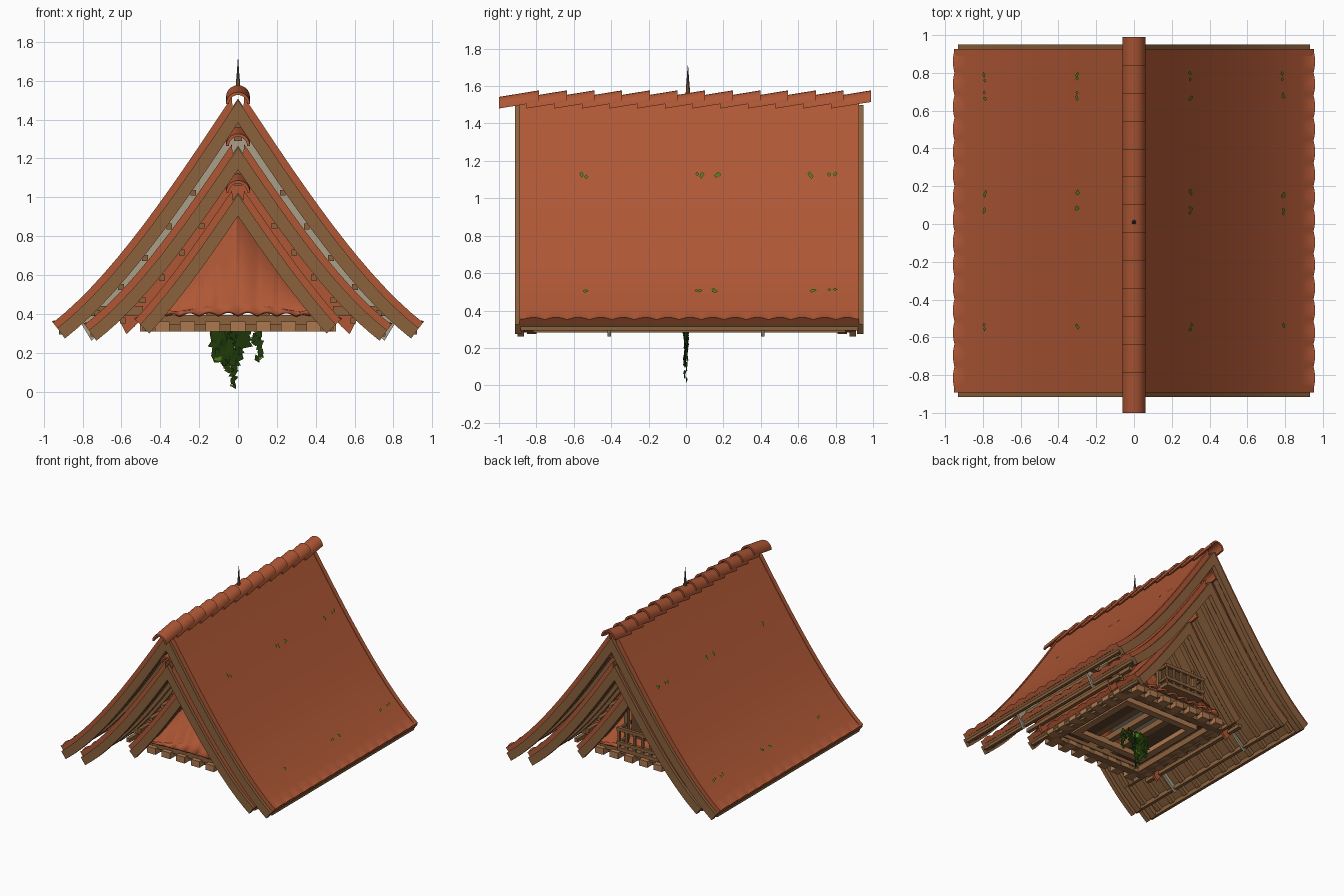
import bpy, bmesh, math, random
from mathutils import Vector, Matrix

if "Cube" in bpy.data.objects:
    bpy.data.objects.remove(bpy.data.objects["Cube"])
random.seed(4)


def material(name, r, g, b):
    m = bpy.data.materials.new(name)
    m.use_nodes = True
    m.diffuse_color = (r, g, b, 1)
    m.node_tree.nodes["Principled BSDF"].inputs["Base Color"].default_value = (r, g, b, 1)
    return m


TILE = material("clay tile", .43, .096, .036)
WOOD = material("brown wood", .26, .12, .046)
LIGHT = material("light wood", .42, .19, .08)
DARK = material("dark wood", .12, .06, .026)
PLASTER = material("grey plaster", .40, .35, .25)
LEAF = material("dark leaf", .014, .043, .003)
MOSS = material("moss green", .09, .2, .015)
IRON = material("grey iron", .09, .1, .1)


def finish(name, bm, mat, smooth=False):
    bmesh.ops.recalc_face_normals(bm, faces=bm.faces)
    me = bpy.data.meshes.new(name)
    bm.to_mesh(me)
    bm.free()
    me.materials.append(mat)
    ob = bpy.data.objects.new(name, me)
    bpy.context.collection.objects.link(ob)
    if smooth:
        bpy.ops.object.select_all(action='DESELECT')
        ob.select_set(True)
        bpy.context.view_layer.objects.active = ob
        bpy.ops.object.shade_smooth_by_angle(angle=math.radians(30))
    return ob


def boxes(name, items, mat):
    """One object made of boxes given as (centre, size) pairs."""
    bm = bmesh.new()
    for c, s in items:
        bmesh.ops.create_cube(bm, size=1, matrix=Matrix.Translation(c) @ Matrix.Diagonal((*s, 1)))
    return finish(name, bm, mat)


def skin(bm, rings):
    """Closed rings joined into a capped solid."""
    rings = [[bm.verts.new(p) for p in r] for r in rings]
    n = len(rings[0])
    for a, b in zip(rings, rings[1:]):
        for i in range(n):
            bm.faces.new((a[i], a[(i + 1) % n], b[(i + 1) % n], b[i]))
    for r in (rings[0], rings[-1]):
        for i in range(n // 2 - 1):
            bm.faces.new((r[i], r[i + 1], r[n - 2 - i], r[n - 1 - i]))


class Roof:
    """Gable slope, straight at the apex and flaring out at the eave."""
    def __init__(self, apex, width, eave, flare):
        self.apex, self.width, self.flare = apex, width, flare
        self.steep = (apex - eave) / width + flare * width ** 2

    def height(self, x, drop=0):
        slope = 3 * self.flare * x * x - self.steep
        return self.apex - self.steep * x + self.flare * x ** 3 - drop * math.hypot(1, slope)

    def point(self, x, drop):
        slope = self.steep - 3 * self.flare * self.width ** 2
        shift = drop * slope / math.hypot(1, slope) * x / self.width
        return x - shift, self.height(x - shift, drop)

    def slab(self, name, y0, y1, top, bottom, mat, x0=0, x1=None, waves=0, rows=14):
        """Layer between two depths below the roof line; waves scallop its eave."""
        bm = bmesh.new()
        x1 = x1 or self.width
        xs = [x0 + (x1 - x0) * i / rows for i in range(rows)] + [x1 - .02, x1]
        cols = waves * 8 or 1
        for side in (1, -1):
            rings = []
            for j in range(cols + 1):
                bump = .014 * abs(math.sin(math.pi * j / 8)) if waves else 0
                pts = [self.point(x, top - bump * (x == x1)) for x in xs]
                pts += [self.point(x, bottom) for x in reversed(xs)]
                y = y0 + (y1 - y0) * j / cols
                rings.append([(side * x, y, z) for x, z in pts])
            skin(bm, rings)
        return finish(name, bm, mat, True)


def ridge(name, y0, y1, count, z):
    """Overlapping tilted half-round tiles."""
    bm = bmesh.new()
    step, length = (y1 - y0 - .215) / (count - 1), .215
    arc = [math.pi * i / 10 for i in range(11)]
    for k in range(count):
        rings = []
        for t in (0, 1):
            y = y0 + k * step + t * length
            ring = [(r * math.cos(a), y, z + .035 * t + r * math.sin(a))
                    for r, seq in ((.062, arc), (.047, arc[::-1])) for a in seq]
            rings.append(ring)
        skin(bm, rings)
    finish(name, bm, TILE, True)


# Three nested roofs; then ends, tile counts, ridge sink and ridge overhang
outer = Roof(1.565, .953, .355, .27)
middle = Roof(1.32, .79, .345, .38)
inner = Roof(1.08, .53, .37, .45)
layout = (("outer", outer, -.915, .95, 15, 13, .085, .085, .04),
          ("middle", middle, -.9, .91, 15, 13, .055, 0, 0),
          ("inner", inner, -.66, .66, 11, 9, .055, .03, .03))
for label, roof, y0, y1, waves, caps, sink, over0, over1 in layout:
    roof.slab(label + "_tiles", y0 + .04, y1 - .03, .004, .03, TILE, x0=.03, waves=waves)
    roof.slab(label + "_deck", y0 + .03, y1 - .03, .031, .05, WOOD)
    for end, y, d in (("front", y0, 1), ("back", y1, -1)):
        roof.slab(label + "_barge_board_" + end, y, y + d * .035, .036, .1, WOOD)
        roof.slab(label + "_inner_board_" + end, y + d * .05, y + d * .1, .05, .085, WOOD)
        roof.slab(label + "_verge_tiles_" + end, y + d * .024, y + d * .06, 0, .037, TILE, x0=.03)
    # Rafters under the slope
    count = round((y1 - y0) / .15)
    for i in range(1, count):
        y = y0 + (y1 - y0) * i / count
        roof.slab(label + "_rafter", y - .02, y + .02, .05, .08, WOOD, x1=roof.width - .02)
    ridge(label + "_ridge_tiles", y0 - over0, y1 + over1, caps, roof.apex - sink)
    # Fascia along the eaves
    ex, ez = roof.point(roof.width, .055)
    mid = (y0 + y1) / 2
    boxes(label + "_fascia", [((s * (ex - .01), mid, ez), (.025, y1 - y0 - .06, .035)) for s in (1, -1)], WOOD)

# Recessed infill between the nested roofs, with purlins and tie beams
for d in (1, -1):
    outer.slab("plaster_infill", d * .42, d * .4, .06, .19, PLASTER, x1=.86)
    middle.slab("tile_infill", d * .42, d * .4, .06, .17, TILE, x1=.66)
purlins = []
for roof, drop in ((outer, .11), (middle, .11)):
    for i in range(1, 6):
        x, z = roof.point(roof.width * (.12 + .14 * i), drop)
        purlins += [((s * x, 0, z), (.03, 1.1, .03)) for s in (1, -1)]
boxes("purlins", purlins, WOOD)
boxes("tie_beams", [((s * .66, y, .415), (.34, .04, .05)) for s in (1, -1) for y in (-.44, .44)], WOOD)
boxes("king_posts", [((0, y, z), (.04, .04, .14)) for y in (-.44, .44) for z in (1.36, 1.13)], WOOD)

# Hipped tile faces below the inner gables
for d, label in ((-1, "front"), (1, "back")):
    bm = bmesh.new()
    n, low = 64, .395
    cols = []
    for i in range(n + 1):
        x = -.4 + .8 * i / n
        bump = .022 * abs(math.sin(math.pi * i / 8))
        top = max(.41, inner.height(abs(x), .06))
        cols.append([bm.verts.new((x, d * (.53 - .55 * (z - low) + b), z + b))
                     for z, b in ((low, bump), (low + .12 * (top - low), 0), (top, 0))])
    for a, b in zip(cols, cols[1:]):
        for k in (0, 1):
            bm.faces.new((a[k], b[k], b[k + 1], a[k + 1]))
    hip = finish("hip_tiles_" + label, bm, TILE, True)
    solid = hip.modifiers.new("thickness", 'SOLIDIFY')
    solid.thickness = .015

# Square timber platform with an opening
frame, inset = [], []
for s in (1, -1):
    frame += [((0, s * .46, .37), (1, .1, .05)), ((s * .45, 0, .37), (.1, 1, .05))]
    inset += [((0, s * .3, .36), (.7, .06, .05)), ((s * .32, 0, .36), (.06, .66, .05))]
boxes("platform_frame", frame, WOOD)
boxes("platform_inset", inset, LIGHT)
boxes("platform_ceiling", [((s * .3, 0, .385), (.3, .9, .02)) for s in (1, -1)], DARK)
boxes("inner_chamber", [((0, 0, .5), (.4, .6, .02))], PLASTER)
boxes("ceiling_beams", [((x, 0, .4), (.05, .9, .05)) for x in (-.14, 0, .14)], WOOD)
blocks = []
for i in range(7):
    t = -.39 + .13 * i
    for s in (1, -1):
        blocks += [((t, s * .48, .335), (.075, .13, .05)), ((s * .455, t, .335), (.1, .075, .05))]
boxes("platform_brackets", blocks, LIGHT)
boxes("platform_sill", [((0, s * .45, .335), (.96, .06, .05)) for s in (1, -1)]
      + [((s * .42, 0, .335), (.06, .96, .05)) for s in (1, -1)], WOOD)

# Back balcony with railing
boxes("balcony_floor", [((0, .52, .43), (.36, .18, .03))], WOOD)
boxes("balcony_door", [((0, .45, .56), (.3, .06, .24))], DARK)
rail = [((0, .6, z), (.38, .025, .025)) for z in (.48, .59)]
rail += [((s * .175, .53, z), (.02, .16, .02)) for s in (1, -1) for z in (.48, .59)]
rail += [((-.175 + .07 * i, .6, .52), (.018, .018, .16)) for i in range(6)]
rail += [((s * .175, .5, .57), (.03, .03, .28)) for s in (1, -1)]
boxes("balcony_railing", rail, WOOD)

# Hanging vine: (x, length) strands of broad leaves
strands = ((-.11, .15), (-.08, .17), (-.05, .2), (-.03, .29), (0, .17), (.04, .06), (.09, .07), (.11, .14))
for label, mat, gap in (("vine_leaves", LEAF, .02), ("vine_young_leaves", MOSS, .14)):
    bm = bmesh.new()
    for x, length in strands:
        for k in range(1 + int(length / gap)):
            drop = k * gap
            size = .05 - .11 * drop if x < .05 else .024
            c = Vector((x + random.uniform(-.012, .012), random.uniform(-.008, .008), .31 - drop))
            turn = Matrix.Rotation(random.uniform(-.4, .4), 3, 'Z') @ Matrix.Rotation(random.uniform(0, 6.3), 3, 'Y')
            shape = ((-1, 0), (0, .6), (1, 0), (0, -.7))
            size = max(size, .018) * (.5 if mat is MOSS else 1)
            bm.faces.new([bm.verts.new(c + turn @ Vector((u * size, 0, v * size))) for u, v in shape])
    finish(label, bm, mat)

# Moss flecks lying on the slopes
bm = bmesh.new()
for s in (1, -1):
    for x in (.3, .79):
        for y in (-.55, .07, .16, .68, .78):
            for k in range(3):
                px = x + random.uniform(-.006, .006)
                py = y + random.uniform(-.02, .02)
                ring = [(px + u, py + v) for u, v in ((-.008, 0), (0, .011), (.008, 0), (0, -.011))]
                bm.faces.new([bm.verts.new((s * a, b, outer.height(a) + .006)) for a, b in ring])
finish("moss_flecks", bm, MOSS)

# Post and iron spike on the ridge
for label, mat, r, z, depth in (("finial_post", WOOD, .013, 1.575, .07), ("finial_spike", IRON, .009, 1.655, .11)):
    bm = bmesh.new()
    bmesh.ops.create_cone(bm, cap_ends=True, segments=8, radius1=r, radius2=r * .15 if mat is IRON else .009,
                          depth=depth, matrix=Matrix.Translation((0, .01, z)))
    finish(label, bm, mat, True)
